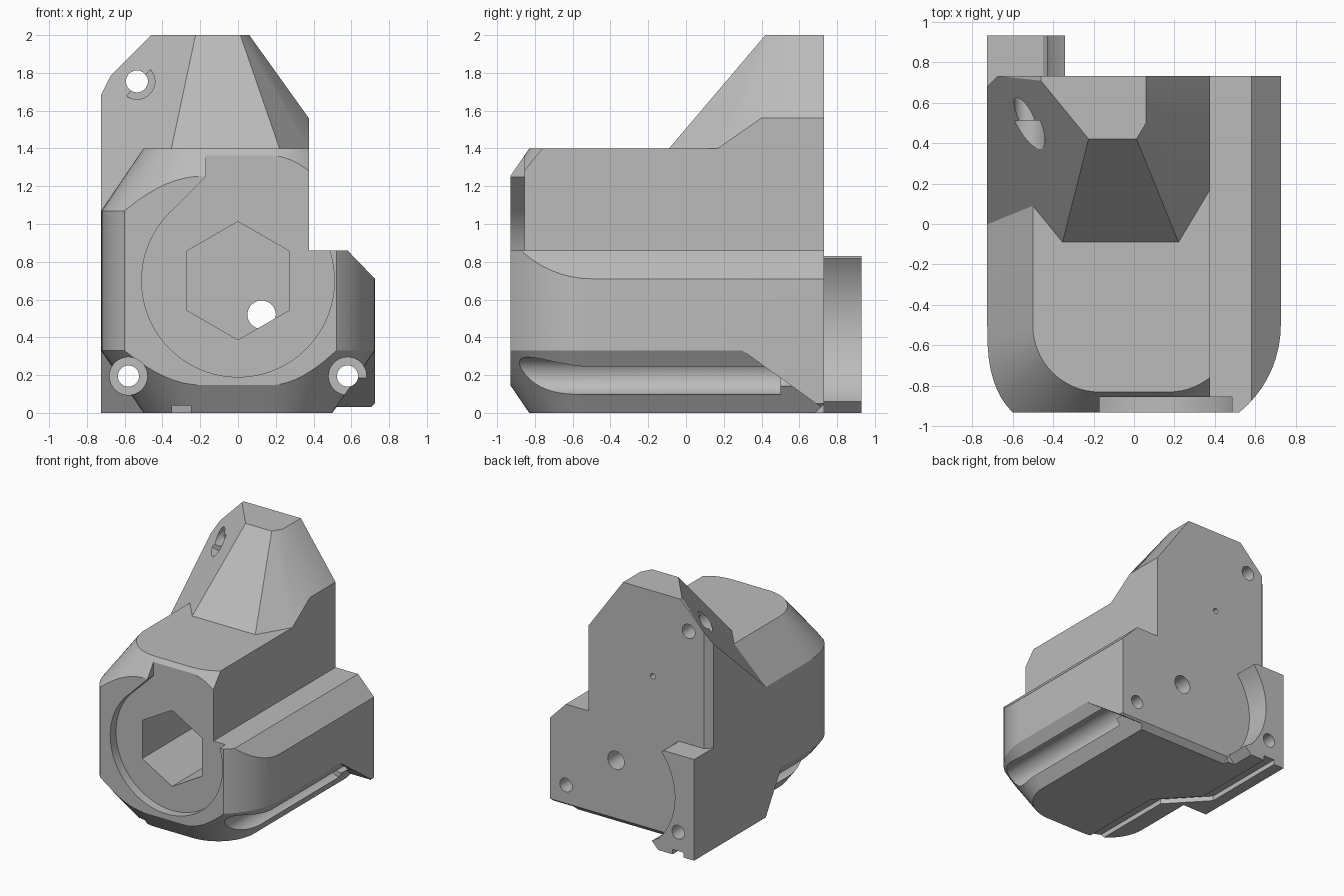
import bpy, bmesh, math
from mathutils import Vector

old = bpy.data.objects.get("Cube")
if old:
    bpy.data.objects.remove(old, do_unlink=True)

grey = bpy.data.materials.new("light_grey")
grey.use_nodes = True
colour = (0.5, 0.5, 0.5, 1)
grey.diffuse_color = colour
grey.node_tree.nodes["Principled BSDF"].inputs["Base Color"].default_value = colour


def finish(name, bm):
    bmesh.ops.recalc_face_normals(bm, faces=bm.faces[:])
    mesh = bpy.data.meshes.new(name)
    bm.to_mesh(mesh)
    bm.free()
    mesh.materials.append(grey)
    obj = bpy.data.objects.new(name, mesh)
    bpy.context.collection.objects.link(obj)
    return obj


def loft(name, rings):
    bm = bmesh.new()
    loops = [[bm.verts.new(p) for p in ring] for ring in rings]
    for a, b in zip(loops, loops[1:]):
        for i in range(len(a)):
            j = (i + 1) % len(a)
            bm.faces.new((a[i], a[j], b[j], b[i]))
    bm.faces.new(loops[0])
    bm.faces.new(loops[-1])
    return finish(name, bm)


def prism(name, pts, axis, start, end):
    place = {"x": lambda u, v, t: (t, u, v),
             "y": lambda u, v, t: (u, t, v),
             "z": lambda u, v, t: (u, v, t)}[axis]
    return loft(name, [[place(u, v, t) for u, v in pts] for t in (start, end)])


def circle(u, v, r, n=48, turn=0.0):
    return [(u + r * math.cos(turn + math.tau * i / n),
             v + r * math.sin(turn + math.tau * i / n)) for i in range(n)]


def clip(obj, co, normal):
    bm = bmesh.new()
    bm.from_mesh(obj.data)
    bmesh.ops.bisect_plane(bm, geom=bm.verts[:] + bm.edges[:] + bm.faces[:],
                           plane_co=co, plane_no=Vector(normal).normalized(), clear_outer=True)
    bmesh.ops.holes_fill(bm, edges=[e for e in bm.edges if e.is_boundary])
    bmesh.ops.recalc_face_normals(bm, faces=bm.faces[:])
    bm.to_mesh(obj.data)
    bm.free()


def combine(target, other, operation):
    bpy.context.view_layer.objects.active = target
    mod = target.modifiers.new("bool", "BOOLEAN")
    mod.object, mod.operation, mod.solver = other, operation, "EXACT"
    bpy.ops.object.modifier_apply(modifier=mod.name)
    bpy.data.objects.remove(other, do_unlink=True)


# Main housing: rounded front corners, chamfered at top and bottom
BACK, FRONT = 0.73, -0.93


def section(z, grow):
    ring = [(0.5 + grow, BACK, z)]
    r, n = 0.33 + grow, 16
    for side in (1, -1):
        k = 1 if side > 0 else 1 - 1.18 * grow
        arc = []
        for i in range(n + 1):
            a = math.pi / 2 * i / n
            c, s = max(math.cos(a), 0) ** k, math.sin(a) ** k
            arc.append((side * (0.17 + r * c), -0.5 - r * s, z))
        ring += arc if side > 0 else arc[::-1]
    return ring + [(-0.5 - grow, BACK, z)]


body = loft("housing", [section(0, 0), section(0.33, 0.225),
                        section(1.07, 0.225), section(1.4, 0)])
clip(body, (0, FRONT, 0), (0, -1, 0))

# Rear tower with three sloping faces
tower = prism("tower", [(-0.725, 0.95), (0.375, 0.95), (0.375, 1.56), (0.06, 2), (-0.46, 2),
                        (-0.68, 1.78), (-0.725, 1.69)], "y", -0.6, BACK)
clip(tower, (0, -0.09, 1.4), (0, -1.176, 1))
clip(tower, (-0.5, 0.09, 1.4), (-1.1, -0.9, 1))
clip(tower, (0.22, -0.09, 1.4), (1.17, -0.7, 1))
combine(body, tower, "UNION")

# Lower rear corners that square off the side chamfers
right_foot = prism("left_foot", [(0.73, 0.02), (0.73, 0.4), (0.2, 0.4), (0.27, 0.35)],
                   "x", 0.3, 0.725)
combine(body, right_foot, "UNION")
left_foot = prism("right_foot", [(0, 0), (0.73, 0), (0.73, 0.4), (-0.24, 0.4)],
                  "x", -0.725, -0.3)
combine(body, left_foot, "UNION")

# Back edge bevels and stepped shoulder
cuts = [
    prism("shoulder_cut", [(0.375, 0.86), (0.58, 0.86), (0.725, 0.71), (0.9, 0.535),
                           (0.9, 2.2), (0.375, 2.2)], "y", -1.2, 1.2),
    prism("back_edge_cut", [(-0.735, 0.67), (-0.67, 0.735), (-0.8, 0.8)], "z", 0.83, 2.2),
    prism("under_edge_cut", [(0.68, -0.005), (0.735, 0.05), (0.8, -0.1)], "x", -0.33, 0.9),
    prism("corner_cut", [(0.67, -0.005), (0.735, 0.06), (0.8, -0.1)], "y", 0, 1.2),
]
for cutter in cuts:
    combine(body, cutter, "DIFFERENCE")

# Rear tail with a concave inner side
arc = []
for i in range(17):
    a = math.radians(222 - 81 * i / 16)
    arc.append((0.55 * math.cos(a), 0.47 + 0.55 * math.sin(a)))
tail = prism("tail", [(-0.725, 0), (-0.4, 0), (-0.34, 0.06)] + arc
             + [(-0.45, 0.83), (-0.725, 0.83)], "y", 0.6, 0.93)
combine(body, tail, "UNION")

# Front recess, hexagonal socket, holes, screw channels and cable groove
cuts = [
    prism("recess", circle(0, 0.7, 0.51, 96), "y", -1.2, -0.855),
    prism("recess_top", [(-0.36, 1.06), (-0.17, 1.25), (-0.17, 1.5), (0.48, 1.5),
                         (0.48, 0.7), (0, 0.7)], "y", -1.2, -0.855),
    prism("hex_socket", circle(0, 0.7, 0.313, 6, math.pi / 6), "y", -1.2, 0.6),
    prism("wire_hole", circle(0.125, 0.52, 0.075), "y", 0.5, 1.2),
    prism("pin_hole", circle(-0.21, 1.3, 0.022, 24), "y", 0.5, 1.2),
    prism("upper_counterbore", circle(-0.535, 1.755, 0.095), "y", 0, 0.51),
    prism("upper_hole", circle(-0.535, 1.755, 0.058), "y", 0, 1.2),
    prism("groove", [(-0.35, -1.2), (-0.25, -1.2), (-0.25, -0.1), (-0.53, 0.2), (-0.53, 1.2),
                     (-0.63, 1.2), (-0.63, 0.2), (-0.35, -0.1)], "z", -0.1, 0.04),
]
for x in (-0.58, 0.58):
    cuts.append(prism("channel", circle(x, 0.195, 0.1), "y", -1.2, 0.5))
    cuts.append(prism("screw_hole", circle(x, 0.195, 0.056), "y", -1.2, 1.2))
for cutter in cuts:
    combine(body, cutter, "DIFFERENCE")

# Smooth curved surfaces, crisp edges
bpy.ops.object.select_all(action="DESELECT")
body.select_set(True)
bpy.context.view_layer.objects.active = body
bpy.ops.object.shade_smooth_by_angle(angle=math.radians(25))
